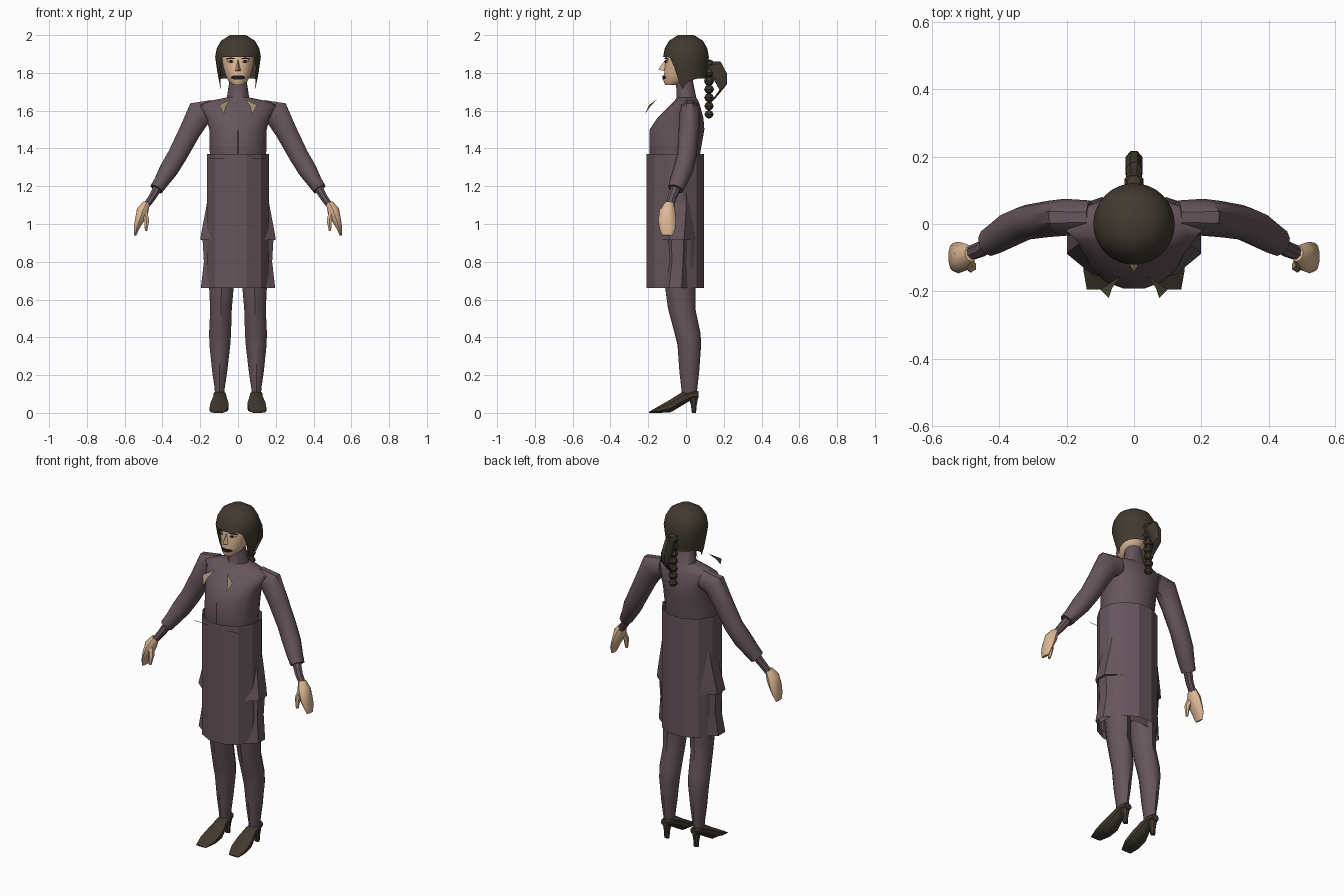
import bpy, bmesh, math
from mathutils import Vector as V


def material(name, rgb):
    m = bpy.data.materials.new(name)
    m.diffuse_color = (*rgb, 1)
    return m


CLOTH = material("plum_cloth", (0.133, 0.092, 0.108))
DARK = material("dark_brown", (0.055, 0.042, 0.03))
SKIN = material("skin", (0.73, 0.48, 0.30))
TAN = material("collar_tan", (0.33, 0.26, 0.16))
BLACK = material("near_black", (0.012, 0.012, 0.016))
GREY = material("eye_grey", (0.25, 0.24, 0.22))


def make(name, verts, faces, mat, mirror=False, angle=40):
    me = bpy.data.meshes.new(name)
    me.from_pydata([tuple(v) for v in verts], [], faces)
    bm = bmesh.new()
    bm.from_mesh(me)
    bmesh.ops.recalc_face_normals(bm, faces=bm.faces)
    bm.to_mesh(me)
    bm.free()
    me.materials.append(mat)
    ob = bpy.data.objects.new(name, me)
    bpy.context.collection.objects.link(ob)
    if mirror:
        ob.modifiers.new("mirror", 'MIRROR').use_mirror_merge = False
    bpy.ops.object.select_all(action='DESELECT')
    bpy.context.view_layer.objects.active = ob
    ob.select_set(True)
    if angle:
        bpy.ops.object.shade_smooth_by_angle(angle=math.radians(angle))
    return ob


def loft(name, rings, mat, n=12, caps=True, **kw):
    """Each ring is (centre, u axis, v axis)."""
    verts, faces = [], []
    for c, u, v in rings:
        for i in range(n):
            a = 2 * math.pi * (i + 0.5) / n
            verts.append(V(c) + V(u) * math.cos(a) + V(v) * math.sin(a))
    for r in range(len(rings) - 1):
        for i in range(n):
            j = (i + 1) % n
            faces.append((r*n + i, r*n + j, r*n + n + j, r*n + n + i))
    if caps:
        faces.append(tuple(range(n)))
        faces.append(tuple(range(len(verts) - n, len(verts))))
    return make(name, verts, faces, mat, **kw)


def stack(name, rows, mat, **kw):
    """Level rings: (z, x centre, x radius, y front, y back)."""
    return loft(name, [((x, (f + b) / 2, z), (rx, 0, 0), (0, (b - f) / 2, 0))
                       for z, x, rx, f, b in rows], mat, **kw)


def limb(name, rows, mat, **kw):
    """Rings square to a path: (x, y, z, width in xz, width in y)."""
    pts = [V(r[:3]) for r in rows]
    rings = []
    for i, r in enumerate(rows):
        d = pts[min(i + 1, len(pts) - 1)] - pts[max(i - 1, 0)]
        u = V((0, 1, 0)).cross(d).normalized()
        v = d.cross(u).normalized()
        rings.append((pts[i], u * r[3], v * r[4]))
    return loft(name, rings, mat, **kw)


def strip(name, rows, mat, **kw):
    """Thin plate: rows of (x, y, z low, z high)."""
    verts = [p for x, y, a, b in rows for p in ((x, y, a), (x, y, b))]
    faces = [(2*i, 2*i + 2, 2*i + 3, 2*i + 1) for i in range(len(rows) - 1)]
    return make(name, verts, faces, mat, **kw)


# Torso with high collar
stack("torso", [
    (0.95, 0, 0.12, -0.13, 0.06), (1.36, 0, 0.152, -0.195, 0.075),
    (1.50, 0, 0.155, -0.195, 0.10), (1.56, 0, 0.17, -0.155, 0.095),
    (1.63, 0, 0.205, -0.085, 0.075), (1.652, 0, 0.15, -0.062, 0.066),
    (1.67, 0, 0.06, -0.05, 0.055), (1.77, 0, 0.045, -0.055, 0.035)],
    CLOTH, n=16)

# Straight wrap, flared jacket hem and underskirt
stack("wrap_tube", [(0.66, 0, 0.171, -0.214, 0.102), (1.37, 0, 0.171, -0.214, 0.102)],
      CLOTH, n=12, caps=False, angle=20)
stack("jacket_hem", [(0.915, 0, 0.21, -0.175, 0.075), (0.95, 0, 0.205, -0.165, 0.075),
                     (1.10, 0, 0.175, -0.13, 0.07), (1.22, 0, 0.155, -0.11, 0.06)],
      CLOTH, n=10, angle=25)
stack("underskirt", [(0.66, 0, 0.207, -0.165, 0.05), (0.80, 0, 0.19, -0.14, 0.05),
                     (0.93, 0, 0.198, -0.15, 0.06)], CLOTH, n=10, caps=False, angle=25)

# Legs
stack("leg", [
    (0.08, 0.097, 0.026, -0.02, 0.055), (0.13, 0.097, 0.028, -0.025, 0.06),
    (0.22, 0.097, 0.042, -0.035, 0.07), (0.36, 0.096, 0.058, -0.045, 0.08),
    (0.42, 0.095, 0.061, -0.06, 0.077), (0.55, 0.09, 0.06, -0.095, 0.05),
    (0.66, 0.088, 0.068, -0.11, 0.05), (0.92, 0.088, 0.085, -0.13, 0.06)],
    CLOTH, n=10, mirror=True)

# Shoes: wedge-shaped upper and slim heel
loft("shoe", [((x, y, (a + b) / 2), (w, 0, 0), (0, 0, (b - a) / 2 * 1.1))
              for y, a, b, x, w in [
    (-0.195, 0.0, 0.006, 0.108, 0.035), (-0.14, 0.0, 0.038, 0.102, 0.052),
    (-0.08, 0.004, 0.072, 0.098, 0.052), (-0.02, 0.04, 0.11, 0.096, 0.037),
    (0.03, 0.07, 0.12, 0.097, 0.034), (0.066, 0.08, 0.115, 0.097, 0.024)]],
    DARK, n=8, mirror=True)
stack("shoe_heel", [(0.0, 0.097, 0.015, 0.03, 0.054), (0.04, 0.097, 0.017, 0.025, 0.058),
                    (0.10, 0.097, 0.028, 0.005, 0.07)], DARK, n=8, mirror=True)

# Sleeves, cuffs and hands
limb("sleeve", [
    (0.13, 0.02, 1.60, 0.06, 0.05), (0.205, 0.02, 1.585, 0.075, 0.055),
    (0.255, 0.015, 1.49, 0.06, 0.054), (0.32, 0.005, 1.365, 0.054, 0.052),
    (0.365, -0.015, 1.29, 0.052, 0.053), (0.405, -0.04, 1.225, 0.041, 0.048),
    (0.432, -0.055, 1.185, 0.037, 0.042)], CLOTH, n=10, mirror=True)
limb("wrist", [(0.42, -0.05, 1.2, 0.026, 0.027), (0.455, -0.075, 1.14, 0.021, 0.024),
               (0.495, -0.09, 1.085, 0.018, 0.022)], CLOTH, n=8, mirror=True)
limb("hand", [(0.485, -0.088, 1.11, 0.02, 0.024), (0.505, -0.098, 1.07, 0.033, 0.042),
              (0.522, -0.10, 1.02, 0.025, 0.047), (0.538, -0.098, 0.975, 0.015, 0.042),
              (0.545, -0.10, 0.94, 0.007, 0.027)], SKIN, n=10, mirror=True)
limb("thumb", [(0.50, -0.11, 1.07, 0.02, 0.022), (0.483, -0.127, 1.02, 0.015, 0.017),
               (0.487, -0.135, 0.965, 0.007, 0.009)], SKIN, n=6, mirror=True)

# Head and nose
stack("head", [
    (1.735, 0, 0.026, -0.11, -0.06), (1.755, 0, 0.05, -0.12, 0.02),
    (1.785, 0, 0.066, -0.118, 0.05), (1.83, 0, 0.08, -0.114, 0.07),
    (1.88, 0, 0.088, -0.108, 0.09), (1.93, 0, 0.088, -0.095, 0.09)], SKIN, n=16)
make("nose", [(0, -0.108, 1.872), (-0.018, -0.108, 1.808), (0.018, -0.108, 1.808),
              (0, -0.147, 1.818)], [(0, 1, 3), (0, 3, 2), (1, 2, 3)], SKIN, angle=0)

# Face details
strip("lips", [(x, y, 1.776 - h, 1.776 + h) for x, y, h in [
    (-0.038, -0.105, 0.004), (-0.022, -0.119, 0.011), (0, -0.124, 0.011),
    (0.022, -0.119, 0.011), (0.038, -0.105, 0.004)]], BLACK)
strip("eye_white", [(0.02, -0.113, 1.857, 1.862), (0.036, -0.107, 1.852, 1.868),
                    (0.058, -0.093, 1.858, 1.864)], GREY, mirror=True)
strip("iris", [(0.030, -0.1115, 1.853, 1.867), (0.044, -0.1045, 1.853, 1.867)],
      BLACK, mirror=True)
strip("eyebrow", [(0.015, -0.114, 1.872, 1.877), (0.038, -0.108, 1.875, 1.882),
                  (0.064, -0.093, 1.87, 1.875)], BLACK, mirror=True)

# Hair: cap whose lower edge follows fringe, side locks and nape
PROFILE = [(2.0, 0.35), (1.97, 0.74), (1.93, 0.93), (1.885, 1.0), (1.80, 0.9), (1.70, 0.74)]
EDGE = [(0, 1.885), (42, 1.885), (52, 1.87), (60, 1.80), (76, 1.705), (92, 1.75),
        (120, 1.77), (180, 1.77)]


def interp(table, t):
    for (a, p), (b, q) in zip(table, table[1:]):
        if min(a, b) <= t <= max(a, b):
            return p + (q - p) * (t - a) / (b - a)
    return table[-1][1]


n, levels = 32, [2.0, 1.97, 1.93, 1.885]
verts, faces = [], []
for i in range(n):
    deg = 360 * i / n
    a, low = math.radians(deg), interp(EDGE, min(deg, 360 - deg))
    zs = levels[:3] + [max(1.885, low), (1.885 + low) / 2, low]
    for z in zs:
        r = interp(PROFILE, z) * 0.121
        back = 1 if math.cos(a) > 0 else 1 + max(0, 1.885 - z) * 0.6
        verts.append((r * math.sin(a), -r * math.cos(a) * back, z))
m = len(zs)
for i in range(n):
    j = (i + 1) % n
    for k in range(m - 1):
        faces.append((i*m + k, j*m + k, j*m + k + 1, i*m + k + 1))
faces.append(tuple(i * m for i in range(n)))
make("hair_cap", verts, faces, DARK, angle=50)

# Ponytail and beaded braid
loft("ponytail", [((0, y, z), (w, 0, 0), (0, t * 0.8, t * 0.6)) for y, z, w, t in [
    (0.105, 1.845, 0.02, 0.025), (0.15, 1.835, 0.026, 0.045),
    (0.185, 1.775, 0.028, 0.042), (0.197, 1.725, 0.022, 0.027),
    (0.155, 1.67, 0.012, 0.018), (0.13, 1.64, 0.006, 0.008)]], DARK, n=8)
for k in range(7):
    z, r = 1.845 - 0.044 * k, 0.031 - 0.0008 * k
    stack("braid_bead", [(z + r * 0.85 * math.sin(t), 0, r * math.cos(t),
                          0.122 - r * math.cos(t), 0.122 + r * math.cos(t))
                         for t in (-1.4, -0.8, 0, 0.8, 1.4)], DARK, n=8)

# Loose collar tips, front fastening and belt line
make("collar_tip", [(0.04, -0.155, 1.66), (0.10, -0.195, 1.63), (0.075, -0.22, 1.58),
                    (0.065, -0.19, 1.62)], [(0, 3, 1), (1, 3, 2)], TAN, mirror=True, angle=0)
strip("front_fastening", [(-0.002, -0.207, 1.37, 1.495), (0.002, -0.207, 1.37, 1.495)], BLACK)
strip("belt_line", [(-0.15, -0.198, 1.343, 1.346), (0, -0.208, 1.343, 1.346),
                    (0.15, -0.198, 1.343, 1.346)], CLOTH)
